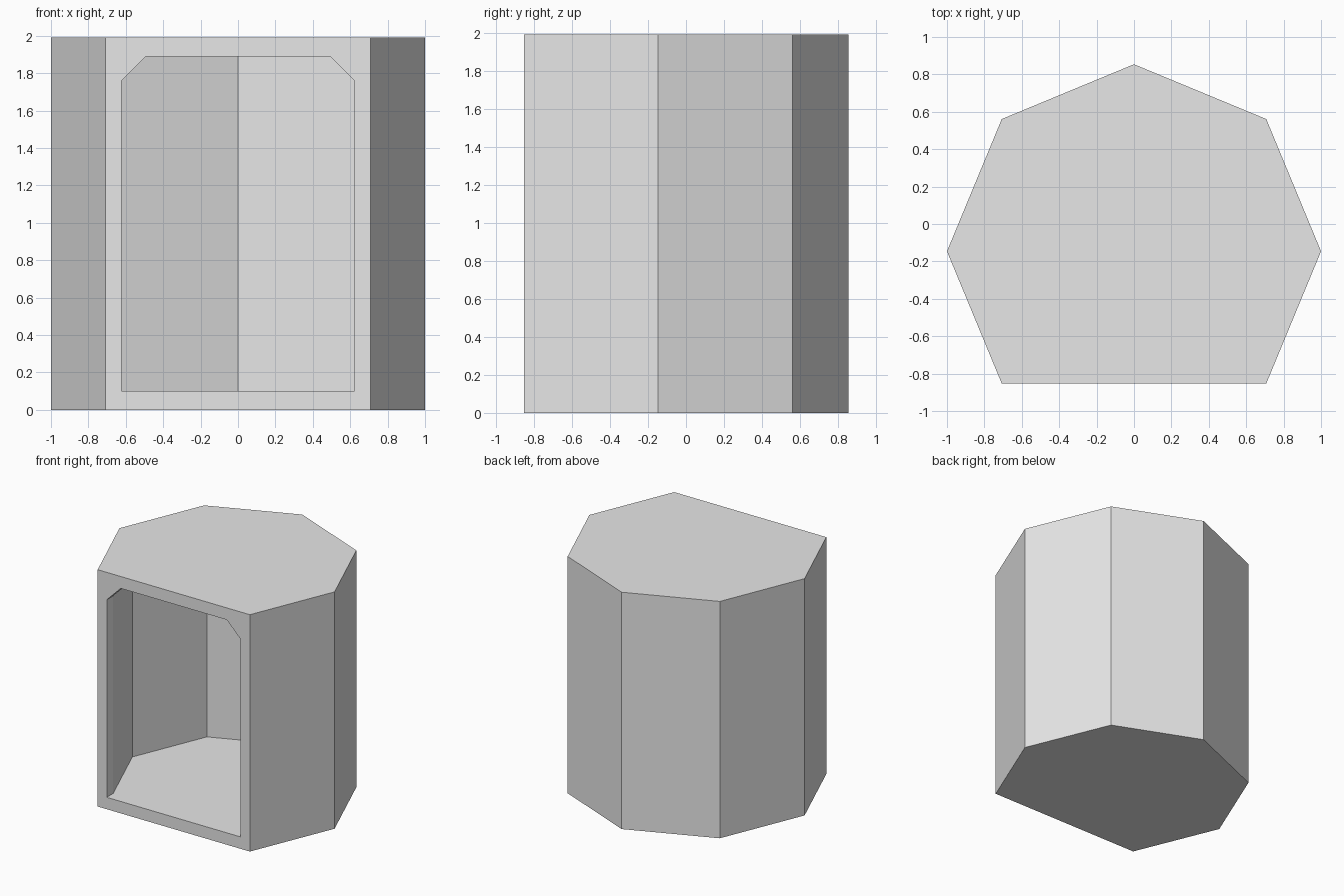
import bpy, bmesh, math

cube = bpy.data.objects.get("Cube")
if cube:
    bpy.data.objects.remove(cube)

CENTRE_Y = -0.146
OUTER_R, INNER_R = 1.0, 0.88
HEIGHT, FLOOR_Z, CEILING_Z = 1.99, 0.10, 1.89
CHAMFER = 0.13

grey = bpy.data.materials.new("light grey")
grey.use_nodes = True
colour = (0.8, 0.8, 0.8, 1)
grey.diffuse_color = colour
grey.node_tree.nodes["Principled BSDF"].inputs["Base Color"].default_value = colour

bm = bmesh.new()


def ring(radius, z):
    """Octagon without its front corner, from front right round the back."""
    angles = [math.radians(-45 + 45 * i) for i in range(7)]
    return [bm.verts.new((radius * math.cos(a), CENTRE_Y + radius * math.sin(a), z))
            for a in angles]


def prism(radius, bottom, top):
    """Walls, floor and ceiling, open at the front."""
    low, high = ring(radius, bottom), ring(radius, top)
    for i in range(6):
        bm.faces.new((low[i], low[i + 1], high[i + 1], high[i]))
    bm.faces.new(low[::-1])
    bm.faces.new(high)
    return [low[0], high[0], high[-1], low[-1]]


# Outer shell and hollow room
outer = prism(OUTER_R, 0, HEIGHT)
room = prism(INNER_R, FLOOR_Z, CEILING_Z)

# Doorway outline with clipped top corners, on both sides of the front wall
half = INNER_R * math.sqrt(0.5)
front_y = CENTRE_Y - OUTER_R * math.sqrt(0.5)
back_y = CENTRE_Y - half
outline = [(half, FLOOR_Z), (half, CEILING_Z - CHAMFER), (half - CHAMFER, CEILING_Z)]
outline += [(-x, z) for x, z in reversed(outline)]
door = [bm.verts.new((x, front_y, z)) for x, z in outline]
inside = [bm.verts.new((x, back_y, z)) for x, z in outline]

# Front frame, and the reverse of its clipped corners
for edge, frame in ((door, outer), (inside, room)):
    right_low, right_high, left_high, left_low = frame
    bm.faces.new((right_high, edge[1], edge[2]))
    bm.faces.new((left_high, edge[3], edge[4]))
    if frame is outer:
        bm.faces.new((right_low, right_high, edge[1], edge[0]))
        bm.faces.new((left_high, left_low, edge[5], edge[4]))
        bm.faces.new((right_high, left_high, edge[3], edge[2]))
        bm.faces.new((left_low, right_low, edge[0], edge[5]))

# Doorway reveal
for i in range(6):
    j = (i + 1) % 6
    bm.faces.new((door[i], door[j], inside[j], inside[i]))

bmesh.ops.remove_doubles(bm, verts=bm.verts, dist=0.0005)
bmesh.ops.recalc_face_normals(bm, faces=bm.faces)
mesh = bpy.data.meshes.new("hollow_shelter")
bm.to_mesh(mesh)
bm.free()
mesh.materials.append(grey)
bpy.context.collection.objects.link(bpy.data.objects.new("hollow_shelter", mesh))
